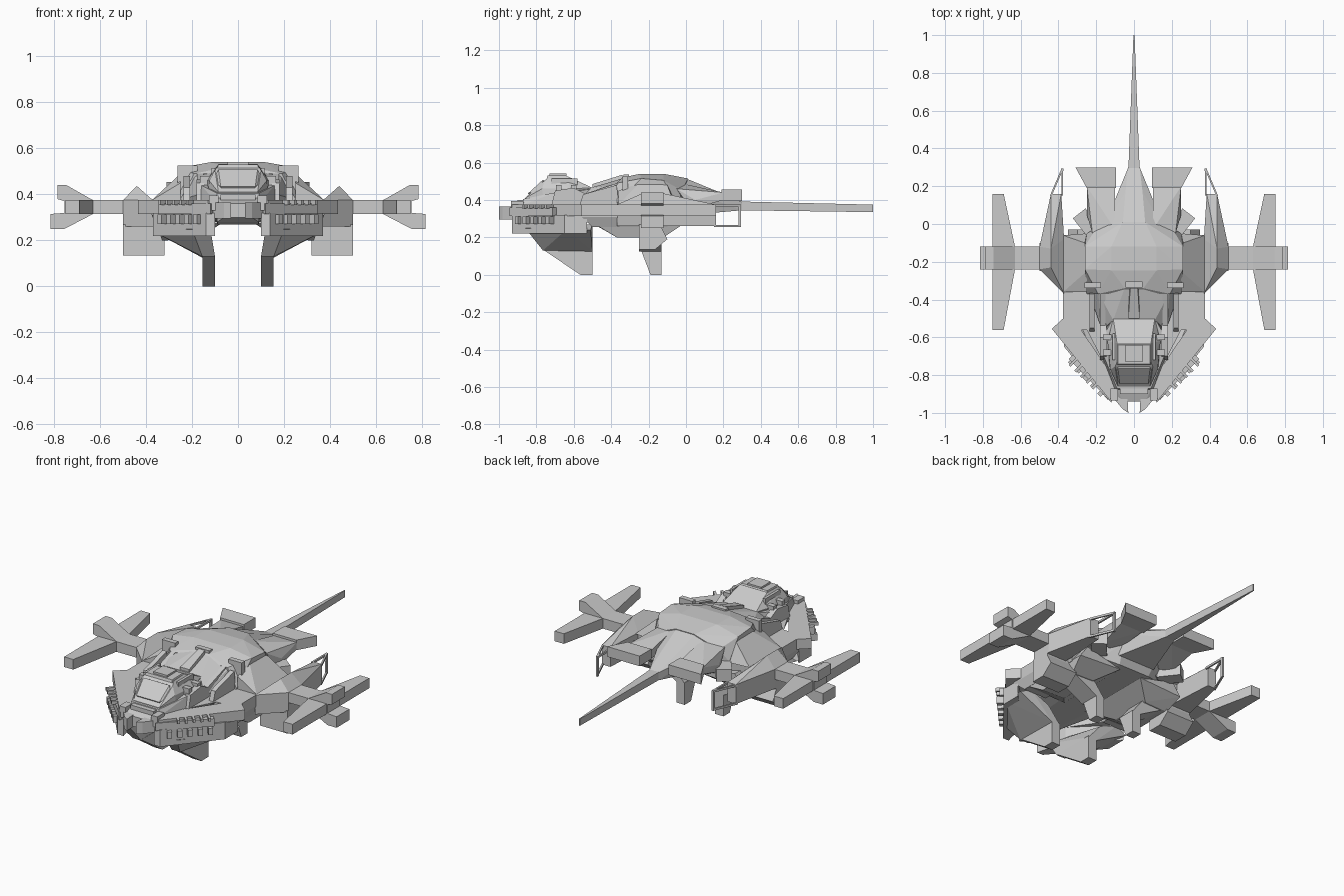
import bpy, bmesh, math
from mathutils import Vector, Matrix


def solid(name, pts, mirror=True):
    """Faceted convex solid from corner points, optionally with an x-mirrored twin."""
    bm = bmesh.new()
    for s in ((1, -1) if mirror else (1,)):
        vs = [bm.verts.new((s * x, y, z)) for x, y, z in pts]
        r = bmesh.ops.convex_hull(bm, input=vs)
        junk = [v for v in set(r["geom_interior"] + r["geom_unused"])
                if isinstance(v, bmesh.types.BMVert)]
        bmesh.ops.delete(bm, geom=junk, context='VERTS')
    bmesh.ops.dissolve_limit(bm, angle_limit=0.01, verts=bm.verts, edges=bm.edges)
    bmesh.ops.recalc_face_normals(bm, faces=bm.faces)
    me = bpy.data.meshes.new(name)
    bm.to_mesh(me)
    bm.free()
    ob = bpy.data.objects.new(name, me)
    bpy.context.collection.objects.link(ob)
    return ob


def both(pts):
    return pts + [(-x, y, z) for x, y, z in pts]


def center(name, pts):
    return solid(name, both(pts), False)


def box_pts(x0, x1, y0, y1, z0, z1):
    return [(x, y, z) for x in (x0, x1) for y in (y0, y1) for z in (z0, z1)]


def box(name, *b):
    return solid(name, box_pts(*b))


def plan(name, xy, z0, z1):
    return solid(name, [(x, y, z) for x, y in xy for z in (z0, z1)])


def side(name, yz, x0, x1):
    return solid(name, [(x, y, z) for y, z in yz for x in (x0, x1)])


def front(name, xz, y0, y1):
    return solid(name, [(x, y, z) for x, z in xz for y in (y0, y1)])


def turned_box(name, c, size, deg):
    m = Matrix.Translation(c) @ Matrix.Rotation(math.radians(deg), 4, 'Z')
    h = [v / 2 for v in size]
    return solid(name, [tuple(m @ Vector(p)) for p in
                        box_pts(-h[0], h[0], -h[1], h[1], -h[2], h[2])])


# Central body
center("hull_dome", [(.12, -.245, .54), (.12, -.12, .54), (.26, -.24, .515), (.26, -.12, .505),
                     (.19, -.37, .49), (.25, -.37, .38), (.05, -.34, .52), (.06, .01, .515),
                     (.2, -.02, .45), (.25, -.05, .38), (.2, -.02, .32), (.2, -.37, .3)])
center("hull_neck", [(.11, -.51, .465), (.05, -.34, .515), (.19, -.36, .48), (.24, -.36, .38),
                     (.17, -.56, .4), (.15, -.56, .32), (.2, -.36, .3)])
solid("shoulder", [(.25, -.25, .49), (.26, -.1, .48), (.25, -.36, .45), (.375, -.36, .375),
                   (.375, -.06, .375), (.25, -.05, .375), (.25, -.36, .3), (.36, -.2, .3)])
center("core", [(.09, -.87, .375), (.25, -.56, .375), (.25, -.05, .375), (.12, .05, .375),
                (.07, -.87, .28), (.1, -.5, .28), (.1, .0, .28), (.2, -.5, .31), (.2, -.05, .31)])
solid("side_body", box_pts(.18, .375, -.56, -.08, .31, .375)
      + box_pts(.2, .35, -.5, -.1, .255, .3))
solid("belly_lobe", [(.07, -.5, .275), (.07, -.03, .275), (.18, -.37, .205), (.18, -.12, .205),
                     (.33, -.37, .2), (.33, -.12, .2), (.35, -.47, .26), (.35, -.03, .26),
                     (.3, -.47, .33), (.3, -.03, .33)])
for i, x in enumerate((.222, .165)):
    side("neck_rib_%d" % i, [(-.57, .37), (-.55, .43), (-.37, .48 + .01 * i), (-.36, .37)], x - .014, x + .014)
center("spine", [(.02, -.34, .535), (.03, -.5, .485), (.03, -.5, .44), (.03, -.34, .46)])
center("dome_clip_center", box_pts(0, .045, -.335, -.305, .48, .537))
box("dome_clip_side", .175, .262, -.34, -.31, .42, .525)

# Tail
center("tail_root", [(.06, .0, .515), (.17, -.04, .47), (.12, .05, .42), (.045, .17, .445),
                     (.04, .17, .35), (.03, .3, .39), (.03, .3, .345), (.12, .02, .32)])
center("tail_spike", [(.03, .28, .392), (.03, .28, .345), (.003, 1, .375), (.003, 1, .335)])
plan("tail_fin", [(.31, .3), (.095, .3), (.095, .19), (.25, .19)], .395, .455)
solid("tail_fin_strut", [(.1, .2, .44), (.25, .2, .44), (.1, .2, .4), (.25, .2, .4),
                         (.1, -.03, .49), (.25, .05, .4), (.22, -.05, .46), (.12, -.03, .36), (.24, .03, .35)])
turned_box("rear_thruster", (.25, .005, .35), (.085, .13, .07), -38)

# Pods with open tail frames
solid("pod", [(x, y, z) for x, y in ((.37, -.37), (.5, -.24), (.5, -.12), (.44, .16), (.385, .16),
                                     (.37, -.08)) for z in (.26, .375)]
      + [(.44, -.23, .437), (.44, -.13, .437)])
for n, z in (("top", .369), ("bottom", .261)):
    plan("pod_frame_" + n, [(.445, .15), (.435, .15), (.375, .29), (.383, .295)], z - .006, z + .006)
box("pod_frame_end", .374, .386, .28, .294, .255, .375)
box("pod_frame_inner", .375, .385, .15, .29, .363, .375)
side("lower_thruster", [(-.25, .135), (-.165, .135), (-.1, .19), (-.14, .27), (-.25, .27)], .32, .5)
front("thruster_mount", [(.33, .2), (.5, .2), (.5, .32), (.36, .34)], -.24, -.13)

# Wings with cross-shaped tips
box("wing_bar", .3, .755, -.24, -.12, .315, .375)
plan("wing_prong_rear", [(.63, -.12), (.69, .0), (.69, .16), (.75, .16), (.75, -.12)], .315, .375)
plan("wing_prong_front", [(.63, -.24), (.69, -.31), (.69, -.56), (.75, -.56), (.75, -.24)], .315, .375)
front("wing_stub_upper", [(.63, .375), (.745, .44), (.785, .44), (.785, .38), (.75, .37)], -.24, -.12)
front("wing_stub_lower", [(.63, .315), (.755, .25), (.815, .25), (.815, .315), (.75, .32)], -.24, -.12)

# Diagonal cheek arms
plan("cheek_arm", [(.1, -.91), (.13, -.93), (.435, -.555), (.37, -.495), (.28, -.56), (.09, -.84)], .315, .375)
plan("cheek_lower", [(.1, -.93), (.14, -.93), (.37, -.65), (.37, -.53), (.15, -.75)], .22, .32)
plan("cheek_band", [(.12, -.945), (.345, -.715), (.3, -.67), (.1, -.9)], .315, .36)
for i in range(5):
    t = i / 4
    turned_box("cheek_tooth_%d" % i, (.165 + .155 * t, -.885 + .165 * t, .292), (.025, .06, .04), 45)
    turned_box("cheek_rib_%d" % i, (.2 + .12 * t, -.85 + .12 * t, .365), (.014, .06, .02), 45)

# Claws
solid("front_claw_upper", [(.12, -.86, .25), (.2, -.86, .25), (.37, -.64, .24), (.37, -.51, .24),
                           (.18, -.5, .22), (.1, -.765, .13), (.155, -.765, .13), (.1, -.5, .125),
                           (.155, -.5, .125), (.16, -.8, .27), (.3, -.5, .27)])
side("front_claw_tip", [(-.765, .135), (-.565, 0), (-.5, 0), (-.5, .135)], .1, .155)
front("rear_claw_upper", [(.175, .22), (.33, .22), (.155, .125), (.1, .125)], -.25, -.13)
side("rear_claw_tip", [(-.24, .13), (-.19, 0), (-.13, 0), (-.13, .13)], .1, .155)

# Cockpit
center("cockpit_base", [(.1, -.88, .37), (.09, -.87, .405), (.17, -.7, .37), (.16, -.7, .44),
                        (.17, -.58, .37), (.15, -.57, .45), (.11, -.5, .46), (.12, -.48, .36)])
center("canopy", [(.085, -.86, .41), (.125, -.77, .46), (.1, -.755, .505), (.09, -.73, .522),
                  (.09, -.63, .525), (.11, -.5, .465), (.14, -.62, .46), (.13, -.76, .4),
                  (.1, -.5, .4), (.08, -.86, .38)])
center("windshield", [(.075, -.845, .435), (.11, -.782, .455), (.085, -.765, .508),
                      (.08, -.75, .5), (.07, -.83, .415), (.1, -.77, .45)])
center("roof_plate", [(.09, -.745, .515), (.085, -.74, .53), (.085, -.64, .532), (.09, -.63, .52)])
center("roof_hatch", box_pts(0, .045, -.73, -.64, .52, .542))
side("cockpit_cheek", [(-.72, .37), (-.7, .45), (-.6, .465), (-.53, .43), (-.53, .37)], .145, .18)
box("cockpit_rail", .1, .115, -.72, -.58, .47, .515)
for i, y in enumerate((-.68, -.6)):
    box("cockpit_vent_%d" % i, .12, .165, y - .015, y + .015, .44, .48)

# Nose with split prongs
center("nose", [(.1, -.86, .39), (.1, -.9, .37), (.06, -.94, .36), (.06, -.94, .3),
                (.09, -.9, .28), (.09, -.84, .27)])
plan("nose_prong", [(.03, -1), (.06, -.98), (.11, -.92), (.09, -.89), (.035, -.91)], .295, .365)
box("nose_block", .085, .125, -.935, -.87, .33, .395)
center("nose_brow", box_pts(0, .075, -.9, -.86, .37, .4))
